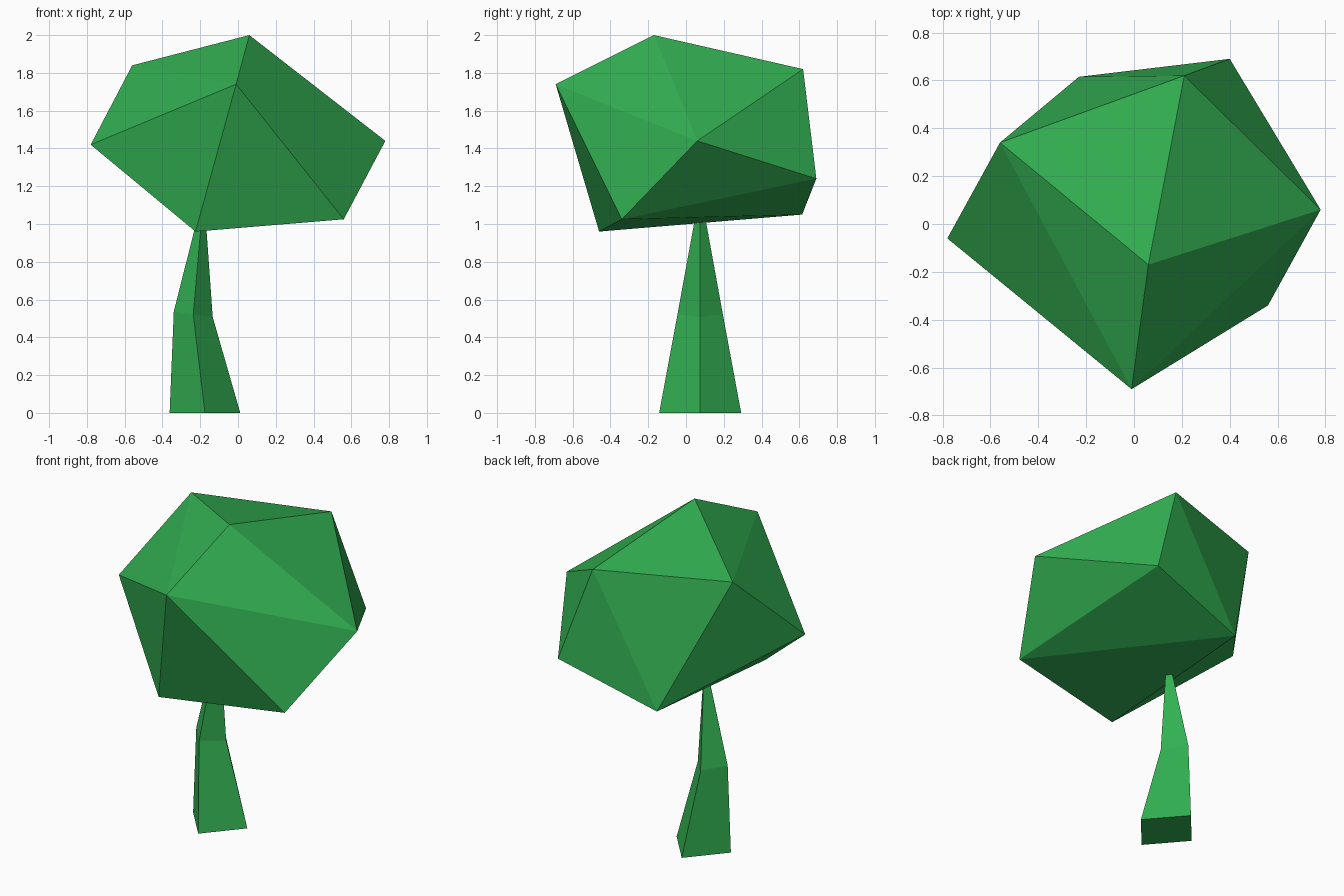
import bpy, bmesh

if "Cube" in bpy.data.objects:
    bpy.data.objects.remove(bpy.data.objects["Cube"])

green = bpy.data.materials.new("leaf green")
green.diffuse_color = (0.032, 0.43, 0.084, 1)
green.use_nodes = True
green.node_tree.nodes["Principled BSDF"].inputs["Base Color"].default_value = green.diffuse_color


def finish(name, bm):
    bmesh.ops.recalc_face_normals(bm, faces=bm.faces)
    me = bpy.data.meshes.new(name)
    bm.to_mesh(me)
    bm.free()
    me.materials.append(green)
    bpy.context.collection.objects.link(bpy.data.objects.new(name, me))


# Crown: irregular faceted boulder, hull of its corner points
corners = [
    (0.06, -0.17, 2.0), (-0.01, -0.69, 1.74), (-0.56, 0.34, 1.84),
    (0.21, 0.62, 1.82), (0.78, 0.06, 1.44), (-0.78, -0.06, 1.42),
    (0.56, -0.34, 1.025), (-0.225, -0.46, 0.96), (0.40, 0.69, 1.24),
    (-0.23, 0.615, 1.05),
]
bm = bmesh.new()
for c in corners:
    bm.verts.new(c)
bmesh.ops.convex_hull(bm, input=bm.verts)
finish("crown", bm)

# Trunk: tapering, bent four-sided post (centre x, z, x radius, y radius, tilt)
bm = bmesh.new()
rings = []
for cx, z, rx, ry, tilt in [(-0.175, 0, 0.187, 0.217, 0),
                            (-0.237, 0.522, 0.103, 0.12, 0.14),
                            (-0.19, 1.06, 0.017, 0.022, 0.14)]:
    rings.append([bm.verts.new((cx + dx * rx, 0.075 + dy * ry, z - dx * rx * tilt))
                  for dx, dy in ((1, 0), (0, 1), (-1, 0), (0, -1))])
for lo, hi in zip(rings, rings[1:]):
    for i in range(4):
        j = (i + 1) % 4
        bm.faces.new((lo[i], lo[j], hi[j], hi[i]))
bm.faces.new(rings[0])
bm.faces.new(rings[-1])
finish("trunk", bm)
